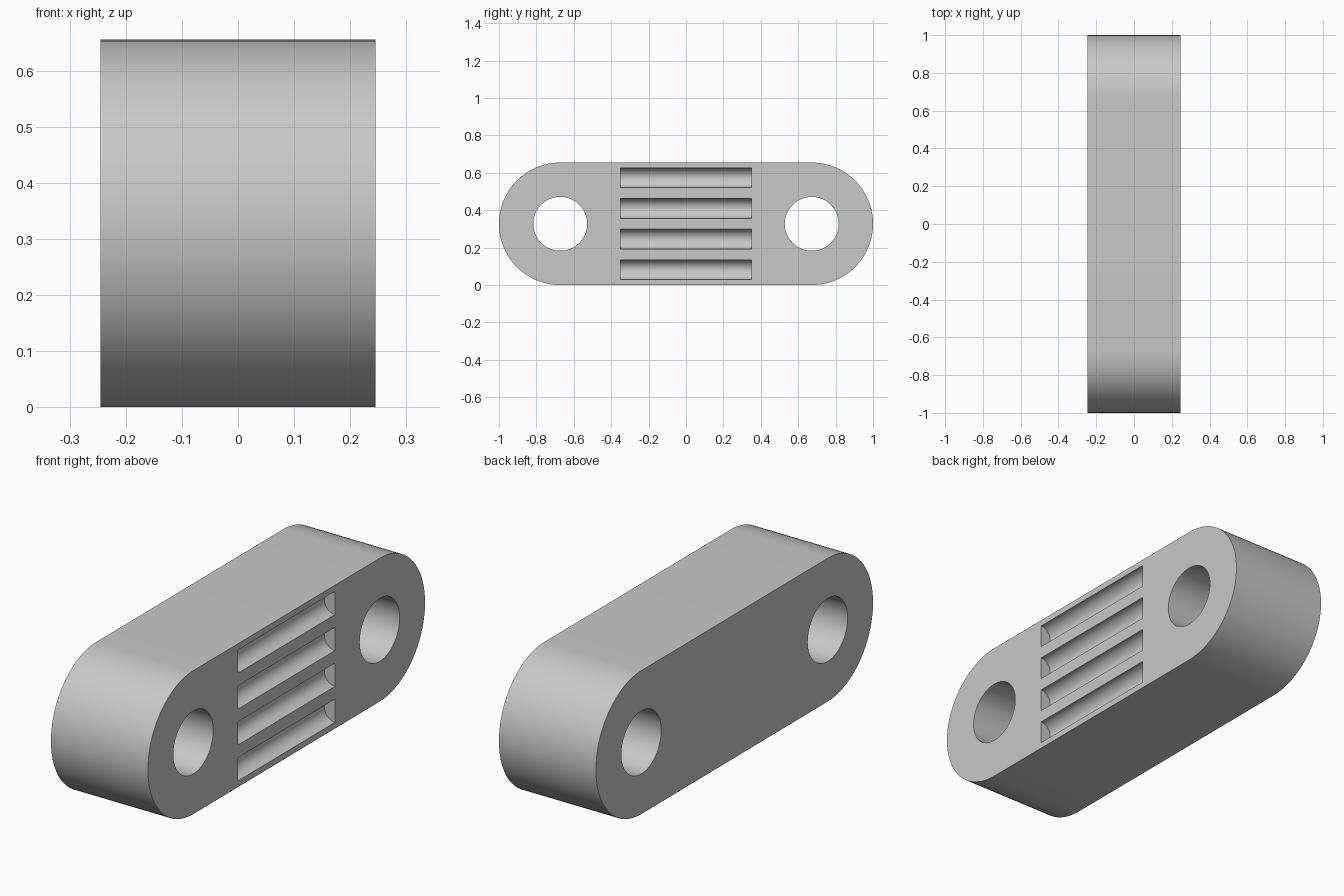
import bpy
import bmesh
from math import cos, sin, pi, radians

THICK, LENGTH, HEIGHT = 0.49, 2.0, 0.655
RADIUS = HEIGHT / 2
END_Y = LENGTH / 2 - RADIUS
HOLE_RADIUS = 0.144
GROOVE_RADIUS, GROOVE_LENGTH, GROOVE_PITCH = 0.053, 0.70, 0.164

cube = bpy.data.objects.get("Cube")
if cube:
    bpy.data.objects.remove(cube, do_unlink=True)

grey = bpy.data.materials.new("plain grey")
grey.use_nodes = True
colour = (0.58, 0.58, 0.58, 1)
grey.diffuse_color = colour
grey.node_tree.nodes["Principled BSDF"].inputs["Base Color"].default_value = colour


def prism(name, outline, direction):
    """Extrude a closed outline of 3D points along a direction."""
    bm = bmesh.new()
    face = bm.faces.new([bm.verts.new(p) for p in outline])
    top = bmesh.ops.extrude_face_region(bm, geom=[face])["geom"]
    bmesh.ops.translate(bm, vec=direction,
                        verts=[g for g in top if isinstance(g, bmesh.types.BMVert)])
    bmesh.ops.recalc_face_normals(bm, faces=bm.faces)
    mesh = bpy.data.meshes.new(name)
    bm.to_mesh(mesh)
    bm.free()
    mesh.materials.append(grey)
    obj = bpy.data.objects.new(name, mesh)
    bpy.context.collection.objects.link(obj)
    return obj


def arc(radius, start, end, steps):
    angles = [start + (end - start) * i / steps for i in range(steps + 1)]
    return [(radius * cos(a), radius * sin(a)) for a in angles]


# Link body with two rounded ends
outline = []
for side, start in ((1, -pi / 2), (-1, pi / 2)):
    outline += [(-THICK / 2, side * END_Y + y, RADIUS + z)
                for y, z in arc(RADIUS, start, start + pi, 48)]
body = prism("link_body", outline, (THICK, 0, 0))

# Through holes at both ends
cutters = []
for side in (-1, 1):
    ring = [(-THICK, side * END_Y + y, RADIUS + z)
            for y, z in arc(HOLE_RADIUS, 0, 2 * pi, 64)[:-1]]
    cutters.append(prism("hole_cutter", ring, (2 * THICK, 0, 0)))

# Four round-bottomed grooves on one side face
for i in range(4):
    z0 = RADIUS + (i - 1.5) * GROOVE_PITCH
    ring = [(THICK / 2 + x, -GROOVE_LENGTH / 2, z0 + z)
            for x, z in arc(GROOVE_RADIUS, 0, 2 * pi, 64)[:-1]]
    cutters.append(prism("groove_cutter", ring, (0, GROOVE_LENGTH, 0)))

# Cut, then discard the cutters
bpy.ops.object.select_all(action="DESELECT")
bpy.context.view_layer.objects.active = body
body.select_set(True)
for cutter in cutters:
    mod = body.modifiers.new("cut", "BOOLEAN")
    mod.operation = "DIFFERENCE"
    mod.solver = "EXACT"
    mod.object = cutter
    bpy.ops.object.modifier_apply(modifier=mod.name)
    bpy.data.objects.remove(cutter, do_unlink=True)

bpy.ops.object.shade_smooth_by_angle(angle=radians(30))
